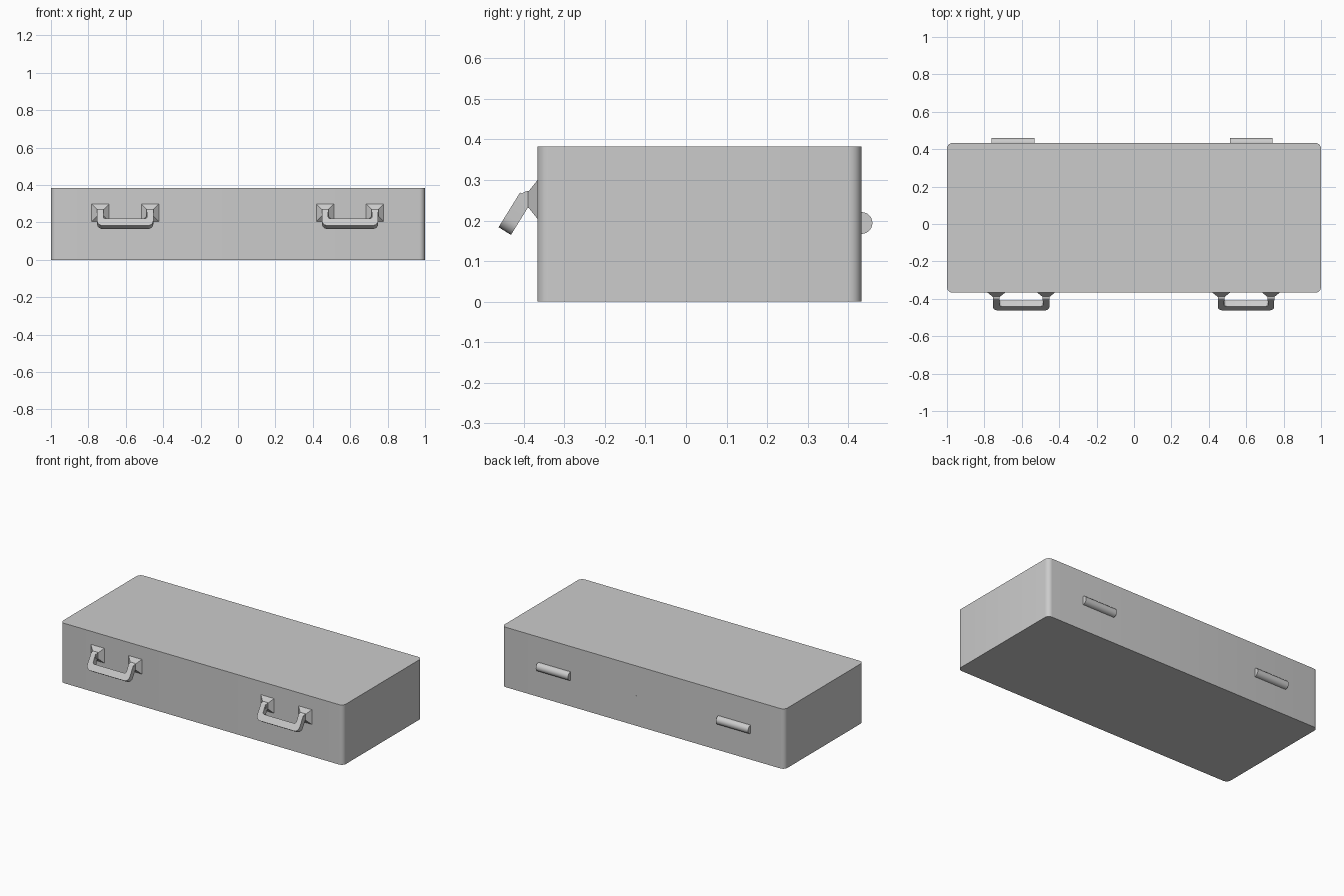
import bpy, bmesh
from math import sin, cos, pi, radians, atan2
from mathutils import Matrix, Vector

if "Cube" in bpy.data.objects:
    bpy.data.objects.remove(bpy.data.objects["Cube"])

Y_FRONT, Y_BACK, HEIGHT, SEAM = -0.367, 0.433, 0.383, 0.192


def finish(name, bm, matrix=Matrix()):
    bmesh.ops.recalc_face_normals(bm, faces=bm.faces)
    mesh = bpy.data.meshes.new(name)
    bm.to_mesh(mesh)
    bm.free()
    ob = bpy.data.objects.new(name, mesh)
    bpy.context.collection.objects.link(ob)
    ob.matrix_world = matrix
    bpy.ops.object.select_all(action='DESELECT')
    ob.select_set(True)
    bpy.context.view_layer.objects.active = ob
    bpy.ops.object.shade_smooth_by_angle(angle=radians(30))
    return ob


def arc(cx, cy, r, a0, a1, n=6):
    return [(cx + r * cos(radians(a0 + (a1 - a0) * i / n)),
             cy + r * sin(radians(a0 + (a1 - a0) * i / n))) for i in range(n + 1)]


def prism(name, outline, z0, z1, matrix=Matrix()):
    bm = bmesh.new()
    face = bm.faces.new([bm.verts.new((x, y, z0)) for x, y in outline])
    new = bmesh.ops.extrude_face_region(bm, geom=[face])['geom']
    verts = [v for v in new if isinstance(v, bmesh.types.BMVert)]
    bmesh.ops.translate(bm, verts=verts, vec=(0, 0, z1 - z0))
    return finish(name, bm, matrix)


def cylinder_x(name, x, y, z, r, length, segments=24):
    bm = bmesh.new()
    bmesh.ops.create_cone(bm, cap_ends=True, segments=segments,
                          radius1=r, radius2=r, depth=length)
    return finish(name, bm, Matrix.Translation((x, y, z)) @ Matrix.Rotation(pi / 2, 4, 'Y'))


# Case halves with rounded vertical corners
R = 0.03
case = (arc(1 - R, Y_BACK - R, R, 0, 90) + arc(-1 + R, Y_BACK - R, R, 90, 180)
        + arc(-1 + R, Y_FRONT + R, R, 180, 270) + arc(1 - R, Y_FRONT + R, R, 270, 360))
prism("case_base", case, 0, SEAM)
prism("case_lid", case, SEAM, HEIGHT)

# Hinge barrels at the back
for side, x in (("left", -0.647), ("right", 0.627)):
    cylinder_x("hinge_" + side, x, Y_BACK, 0.194, 0.027, 0.228)

# Handle: U outline in its own plane, hanging down and outward
W, LEG, BAR, LEN, RO, RI = 0.15, 0.033, 0.043, 0.101, 0.03, 0.012
grip = ([(-W, 0)] + arc(-W + RO, -LEN + RO, RO, 180, 270)
        + arc(W - RO, -LEN + RO, RO, 270, 360) + [(W, 0), (W - LEG, 0)]
        + arc(W - LEG - RI, -LEN + BAR + RI, RI, 360, 270, 4)
        + arc(-W + LEG + RI, -LEN + BAR + RI, RI, 270, 180, 4) + [(-W + LEG, 0)])
up = Vector((0, 0.526, 0.85)).normalized()
tilt = Matrix.Rotation(atan2(up.z, up.y), 4, 'X')

for side, cx in (("left", -0.603), ("right", 0.599)):
    prism("handle_" + side, grip, -0.018, 0.018,
          Matrix.Translation((cx, -0.394, 0.26)) @ tilt)
    for end, dx in (("a", -0.133), ("b", 0.133)):
        # Flared square mount against the case
        bm = bmesh.new()
        bmesh.ops.create_cone(bm, cap_ends=True, segments=4, radius1=0.047 * 2 ** 0.5,
                              radius2=0.017 * 2 ** 0.5, depth=0.024,
                              matrix=Matrix.Rotation(pi / 4, 4, 'Z'))
        finish(f"handle_mount_{side}_{end}", bm,
               Matrix.Translation((cx + dx, Y_FRONT - 0.012, 0.252))
               @ Matrix.Rotation(pi / 2, 4, 'X'))
        # Pivot knuckle
        cylinder_x(f"handle_pivot_{side}_{end}", cx + dx, -0.389, 0.252, 0.021, 0.036, 20)
